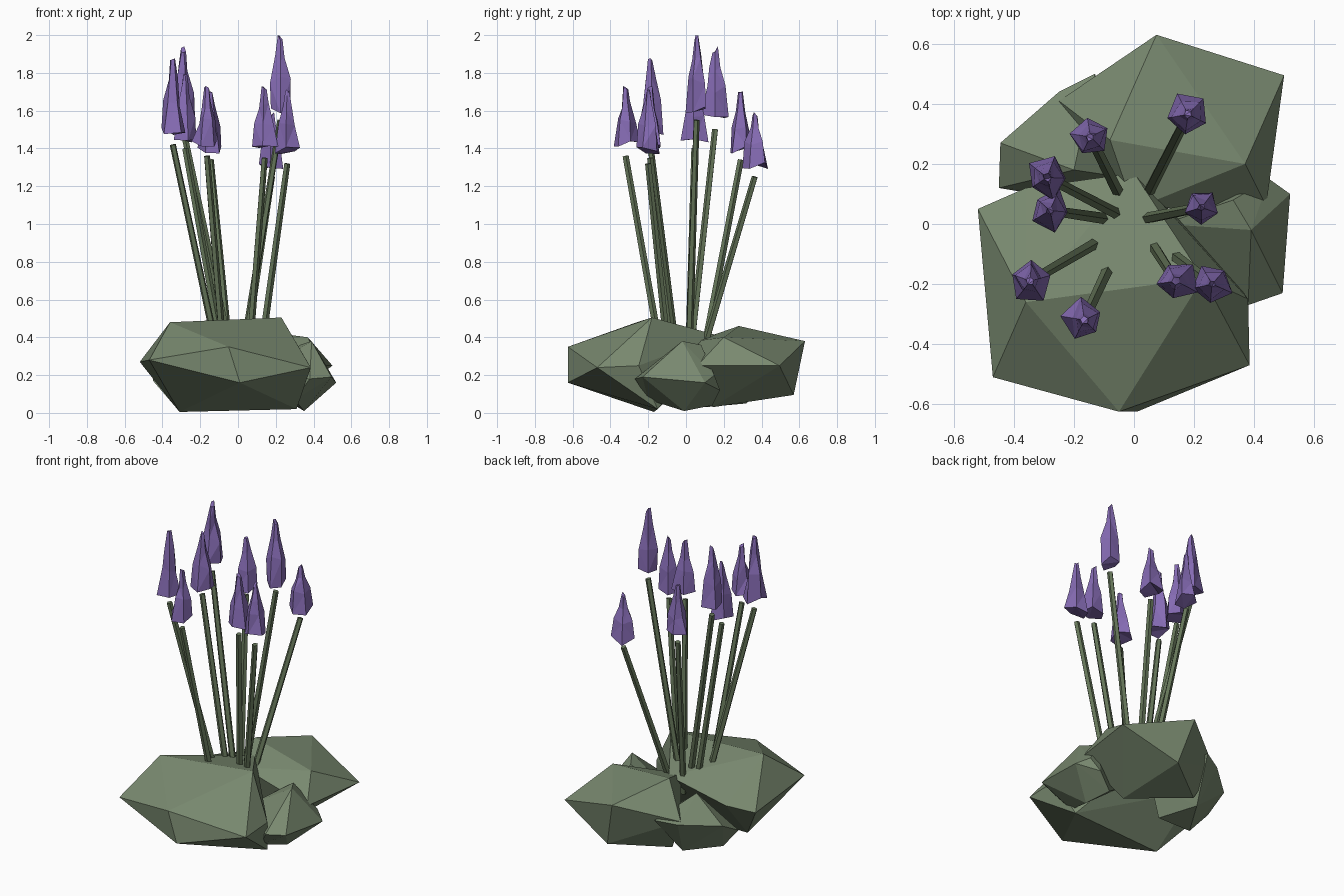
import bpy, bmesh, math, random
from mathutils import Vector

if "Cube" in bpy.data.objects:
    bpy.data.objects.remove(bpy.data.objects["Cube"])

random.seed(4)


def material(name, rgb):
    m = bpy.data.materials.new(name)
    m.diffuse_color = (*rgb, 1)
    m.use_nodes = True
    m.node_tree.nodes["Principled BSDF"].inputs["Base Color"].default_value = m.diffuse_color
    return m


LEAF = material("leaf_green", (0.19, 0.25, 0.16))
STEM = material("stem_green", (0.13, 0.18, 0.10))
PURPLE = material("flower_purple", (0.24, 0.15, 0.46))


def finish(bm, name, mat):
    bmesh.ops.recalc_face_normals(bm, faces=bm.faces[:])
    me = bpy.data.meshes.new(name)
    bm.to_mesh(me)
    bm.free()
    me.materials.append(mat)
    ob = bpy.data.objects.new(name, me)
    bpy.context.collection.objects.link(ob)
    return ob


def clump(name, points):
    """Faceted leaf mass: convex hull of a few landmark points."""
    bm = bmesh.new()
    for p in points:
        bm.verts.new(p)
    bmesh.ops.convex_hull(bm, input=bm.verts[:])
    loose = [v for v in bm.verts if not v.link_faces]
    bmesh.ops.delete(bm, geom=loose, context='VERTS')
    finish(bm, name, LEAF)


def tube(name, rings, sides, mat, jitter=0.0):
    """Closed loft through (centre, radius) rings."""
    bm = bmesh.new()
    axis = (rings[-1][0] - rings[0][0]).normalized()
    u = axis.cross(Vector((0, 1, 0))).normalized()
    v = axis.cross(u)
    turn = random.uniform(0, math.tau)
    loops = []
    for c, r in rings:
        loop = []
        for i in range(sides):
            a = turn + math.tau * i / sides
            rr = r * (1 + random.uniform(-jitter, jitter))
            dz = axis * random.uniform(-jitter, jitter) * 0.1
            loop.append(bm.verts.new(c + (u * math.cos(a) + v * math.sin(a)) * rr + dz))
        loops.append(loop)
    for a, b in zip(loops, loops[1:]):
        for i in range(sides):
            j = (i + 1) % sides
            bm.faces.new((a[i], a[j], b[j], b[i]))
    bm.faces.new(loops[0])
    bm.faces.new(loops[-1])
    bmesh.ops.triangulate(bm, faces=bm.faces[:])
    finish(bm, name, mat)


# Leaf clumps at the base
clump("front_clump", [
    (-0.52, 0.05, 0.27), (-0.47, -0.51, 0.28), (-0.05, -0.625, 0.35), (0.01, -0.625, 0.16),
    (0.385, -0.47, 0.24), (0.38, -0.25, 0.25), (-0.36, -0.26, 0.48), (0.23, -0.18, 0.505),
    (0.0, 0.17, 0.41), (-0.31, -0.17, 0.005), (0.31, -0.15, 0.02), (-0.36, 0.12, 0.3)])
clump("back_clump", [
    (0.075, 0.63, 0.38), (0.5, 0.495, 0.25), (0.44, 0.06, 0.25), (0.37, 0.2, 0.40),
    (-0.08, 0.28, 0.46), (0.0, 0.05, 0.38), (-0.25, 0.41, 0.28), (0.15, 0.57, 0.095),
    (0.2, 0.14, 0.03), (-0.15, 0.35, 0.07)])
clump("right_clump", [
    (0.52, 0.10, 0.16), (0.495, -0.23, 0.19), (0.38, -0.27, 0.18), (0.39, -0.02, 0.38),
    (0.33, 0.08, 0.36), (0.45, 0.15, 0.2), (0.40, 0.18, 0.12), (0.35, -0.01, 0.01),
    (0.3, -0.2, 0.07), (0.3, 0.14, 0.04), (0.1, 0.0, 0.2)])
clump("left_clump", [
    (-0.445, 0.27, 0.25), (-0.45, 0.12, 0.17), (-0.25, 0.44, 0.27), (-0.13, 0.5, 0.29),
    (-0.2, 0.18, 0.36), (-0.2, 0.32, 0.05), (-0.33, 0.1, 0.03), (-0.1, 0.1, 0.03),
    (0.0, 0.15, 0.2)])

# Stalks: stem entry x, y at leaf level; flower x, y; stem top, flower bottom, flower top
stalks = [
    (0.06, 0.13, 0.18, 0.365, 1.25, 1.31, 1.59),
    (-0.06, 0.12, -0.145, 0.29, 1.34, 1.39, 1.71),
    (-0.07, 0.04, -0.29, 0.155, 1.50, 1.56, 1.94),
    (-0.11, 0.02, -0.28, 0.045, 1.40, 1.45, 1.79),
    (-0.14, -0.07, -0.345, -0.19, 1.42, 1.49, 1.87),
    (-0.09, -0.16, -0.165, -0.32, 1.36, 1.42, 1.72),
    (0.07, -0.08, 0.14, -0.19, 1.35, 1.40, 1.72),
    (0.14, -0.11, 0.26, -0.20, 1.32, 1.39, 1.70),
    (0.05, 0.02, 0.225, 0.055, 1.55, 1.60, 2.00),
]
for n, (bx, by, fx, fy, zs, z0, z1) in enumerate(stalks, 1):
    foot, top = Vector((bx, by, 0.46)), Vector((fx, fy, zs))
    foot += (foot - top) * 0.2
    tube(f"stem_{n}", [(foot, 0.020), (top, 0.017)], 5, STEM)
    # Flower spike: irregular five-sided taper standing just above its stem
    h = z1 - z0
    base = Vector((fx, fy, z0))
    profile = [(0, 0.067), (0.4, 0.048), (0.7, 0.027), (0.97, 0.013)]
    rings = [(base + Vector((0, 0, h * t)), r) for t, r in profile]
    tube(f"flower_{n}", rings, 5, PURPLE, 0.22)
